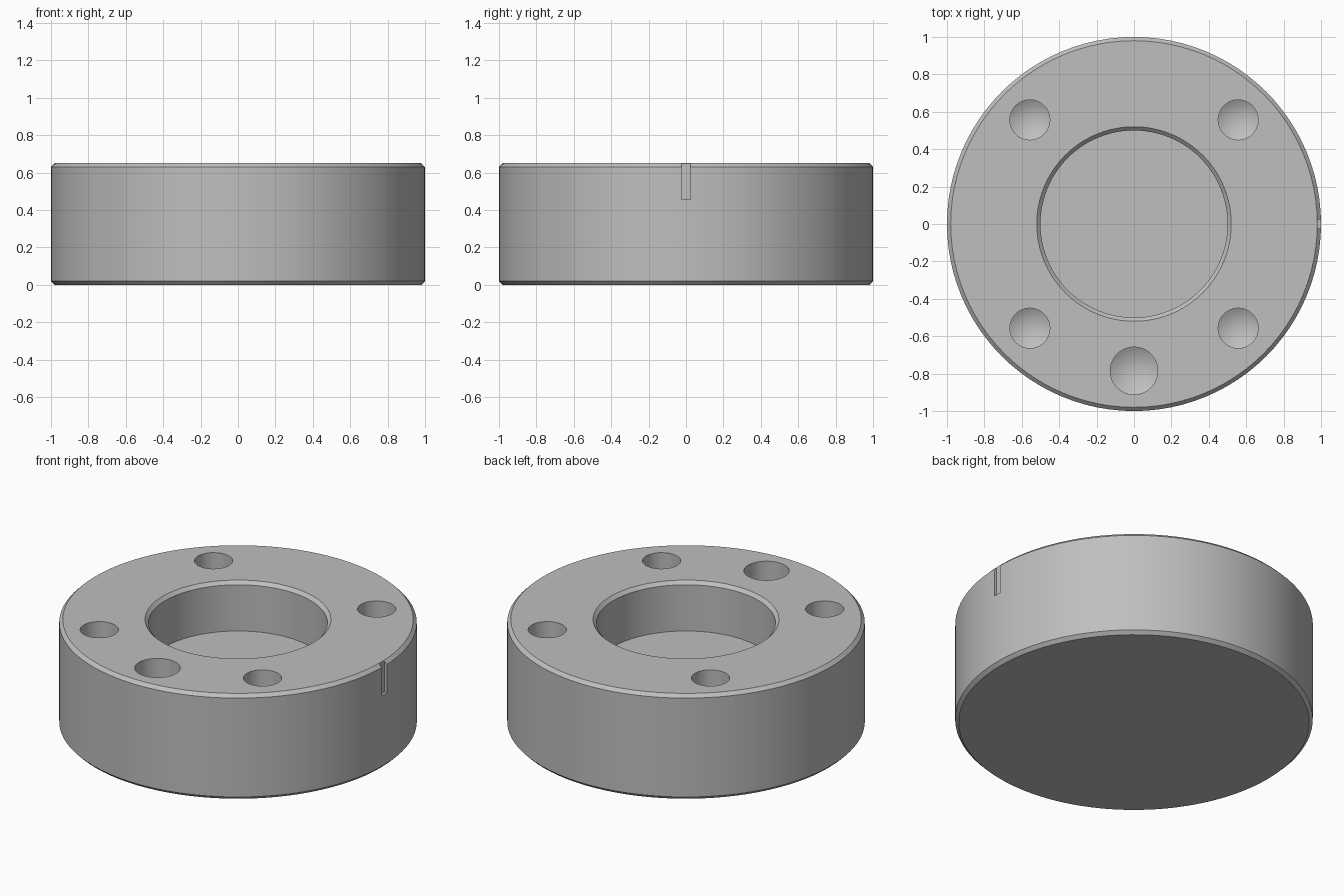
import bpy, bmesh, math
from mathutils import Vector

if "Cube" in bpy.data.objects:
    bpy.data.objects.remove(bpy.data.objects["Cube"], do_unlink=True)

HEIGHT = 0.65
CHAMFER = 0.02
BORE = 0.5
FLOOR = 0.345

# Plain metal grey
steel = bpy.data.materials.new("steel_grey")
steel.use_nodes = True
grey = (0.52, 0.52, 0.52, 1)
steel.diffuse_color = grey
steel.node_tree.nodes["Principled BSDF"].inputs["Base Color"].default_value = grey


def add_object(name, bm):
    bmesh.ops.recalc_face_normals(bm, faces=bm.faces)
    mesh = bpy.data.meshes.new(name)
    bm.to_mesh(mesh)
    bm.free()
    mesh.materials.append(steel)
    obj = bpy.data.objects.new(name, mesh)
    bpy.context.collection.objects.link(obj)
    return obj


def lathe(name, profile, steps, centre=(0, 0)):
    """Turn a closed radius/height profile around a vertical axis."""
    bm = bmesh.new()
    verts = [bm.verts.new((r, 0, z)) for r, z in profile]
    edges = [bm.edges.new(pair) for pair in zip(verts, verts[1:])]
    bmesh.ops.spin(bm, geom=verts + edges, cent=(0, 0, 0), axis=(0, 0, 1),
                   angle=math.tau, steps=steps)
    bmesh.ops.remove_doubles(bm, verts=bm.verts, dist=1e-4)
    bmesh.ops.translate(bm, verts=bm.verts, vec=Vector((*centre, 0)))
    return add_object(name, bm)


def drill(name, radius, depth, centre):
    """Cutter for a blind hole with a conical drill point."""
    shoulder = HEIGHT - depth
    tip = shoulder - radius * math.tan(math.radians(30))
    return lathe(name, [(0, tip), (radius, shoulder), (radius, 0.8), (0, 0.8)],
                 48, centre)


# Turned body with chamfered rims and a central blind bore
body = lathe("flange_body", [
    (0, 0), (1 - CHAMFER, 0), (1, CHAMFER),
    (1, HEIGHT - CHAMFER), (1 - CHAMFER, HEIGHT),
    (BORE + CHAMFER, HEIGHT), (BORE, HEIGHT - CHAMFER),
    (BORE, FLOOR), (0, FLOOR)], 96)

# Four bolt holes and one larger pin hole
cutters = [drill("bolt_hole_cutter", 0.107, 0.3, (0.557 * sx, 0.557 * sy))
           for sx in (-1, 1) for sy in (-1, 1)]
cutters.append(drill("pin_hole_cutter", 0.127, 0.3, (0, -0.785)))

# Shallow alignment notch on the left side
bm = bmesh.new()
bmesh.ops.create_cube(bm, size=1)
bmesh.ops.scale(bm, verts=bm.verts, vec=(0.1, 0.05, 0.3))
bmesh.ops.translate(bm, verts=bm.verts, vec=(1.032, 0, 0.605))
cutters.append(add_object("notch_cutter", bm))

# Cut everything, then drop the cutters
bpy.ops.object.select_all(action='DESELECT')
body.select_set(True)
bpy.context.view_layer.objects.active = body
for cutter in cutters:
    cutter.hide_render = True
    cut = body.modifiers.new("cut", 'BOOLEAN')
    cut.operation = 'DIFFERENCE'
    cut.solver = 'EXACT'
    cut.object = cutter
    bpy.ops.object.modifier_apply(modifier=cut.name)
    bpy.data.objects.remove(cutter, do_unlink=True)

bpy.ops.object.shade_smooth_by_angle(angle=math.radians(25))
